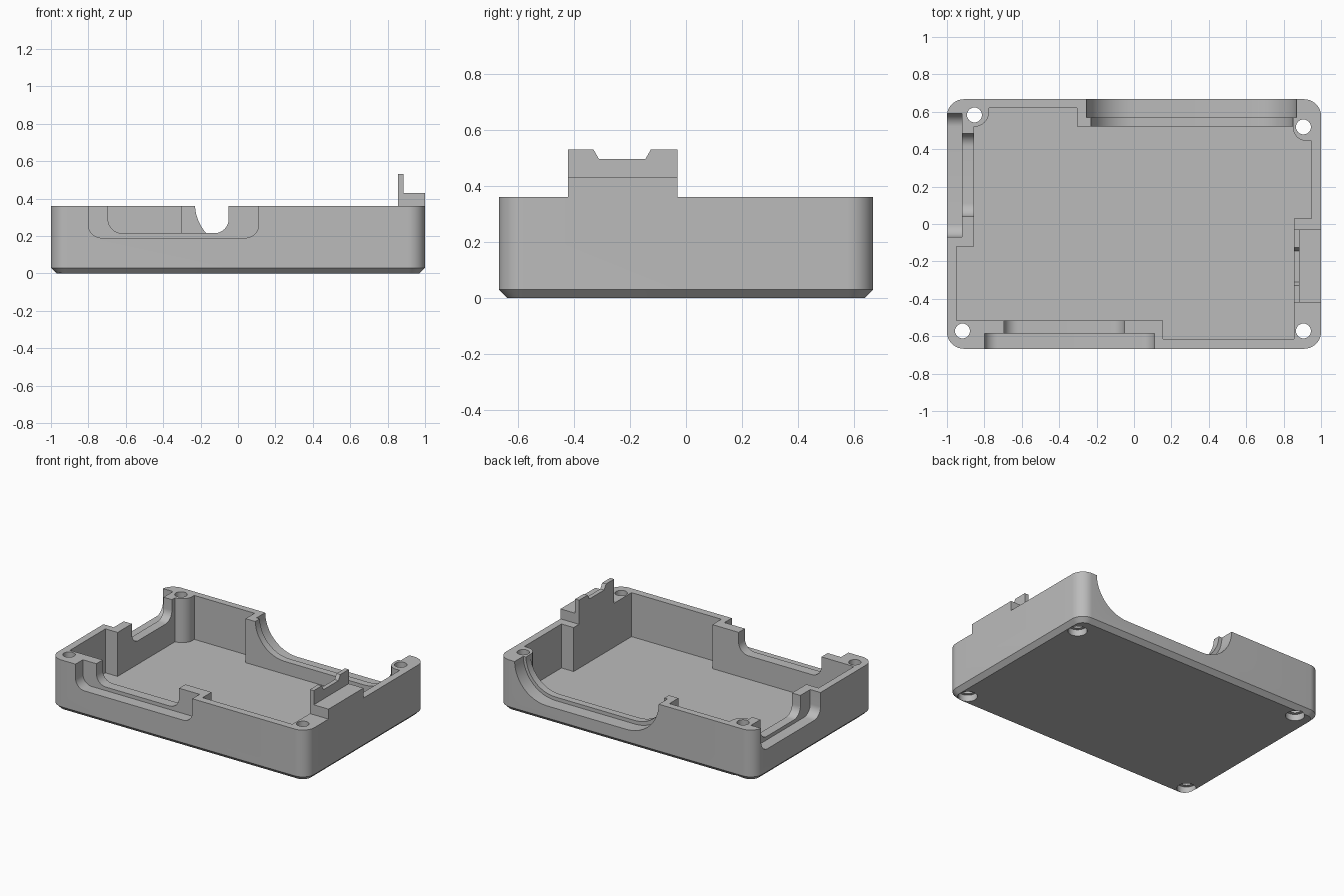
import bpy, bmesh
from math import sin, cos, radians

cube = bpy.data.objects.get("Cube")
if cube:
    bpy.data.objects.remove(cube)

W, D, H = 1.0, 0.667, 0.36      # half width, half depth, wall height
FLOOR = 0.05
CHAMFER = 0.03

plastic = bpy.data.materials.new("grey plastic")
plastic.use_nodes = True
grey = (0.5, 0.5, 0.5, 1)
plastic.diffuse_color = grey
plastic.node_tree.nodes["Principled BSDF"].inputs["Base Color"].default_value = grey


def arc(cx, cy, r, start, end, steps=12):
    angles = [radians(start + (end - start) * i / steps) for i in range(steps + 1)]
    return [(cx + r * cos(a), cy + r * sin(a)) for a in angles]


def rounded_rect(hx, hy, r):
    pts = []
    for sx, sy, start in ((1, 1, 0), (-1, 1, 90), (-1, -1, 180), (1, -1, 270)):
        pts += arc(sx * (hx - r), sy * (hy - r), r, start, start + 90)
    return pts


def loft(name, loops):
    """Solid through matching loops of 3D points, capped at both ends."""
    bm = bmesh.new()
    rings = [[bm.verts.new(p) for p in loop] for loop in loops]
    n = len(rings[0])
    for a, b in zip(rings, rings[1:]):
        for i in range(n):
            j = (i + 1) % n
            bm.faces.new((a[i], a[j], b[j], b[i]))
    bm.faces.new(rings[0])
    bm.faces.new(rings[-1])
    bmesh.ops.recalc_face_normals(bm, faces=bm.faces)
    mesh = bpy.data.meshes.new(name)
    bm.to_mesh(mesh)
    bm.free()
    mesh.materials.append(plastic)
    obj = bpy.data.objects.new(name, mesh)
    bpy.context.collection.objects.link(obj)
    return obj


def prism(name, pts, lo, hi, axis="z"):
    place = {"x": lambda p, t: (t, p[0], p[1]),
             "y": lambda p, t: (p[0], t, p[1]),
             "z": lambda p, t: (p[0], p[1], t)}[axis]
    return loft(name, [[place(p, t) for p in pts] for t in (lo, hi)])


def combine(target, tool, operation="DIFFERENCE"):
    tool.hide_render = True
    mod = target.modifiers.new(tool.name, "BOOLEAN")
    mod.operation = operation
    mod.solver = "EXACT"
    mod.object = tool
    bpy.context.view_layer.objects.active = target
    bpy.ops.object.modifier_apply(modifier=mod.name)
    bpy.data.objects.remove(tool)


def port(name, a, b, bottom, r, lo, hi, axis):
    """Cut an open-topped slot with rounded lower corners."""
    pts = [(b, H + 0.1), (a, H + 0.1)]
    pts += arc(a + r, bottom + r, r, 180, 270)
    pts += arc(b - r, bottom + r, r, 270, 360)
    combine(tray, prism(name, pts, lo, hi, axis), "DIFFERENCE")


# Outer block with rounded corners and chamfered base
tray = loft("case_tray", [
    [(x, y, z) for x, y in rounded_rect(W - c, D - c, 0.09 - c)]
    for c, z in ((CHAMFER, 0), (0, CHAMFER), (0, H))])

# Stepped cavity that leaves the corner screw posts standing
outline = [(-0.95, -0.515), (0.155, -0.515), (0.155, -0.615), (0.855, -0.615),
           (0.855, 0.03), (0.95, 0.03), (0.95, 0.445)]
outline += arc(0.92, 0.515, 0.07, 270, 180)
outline += [(0.85, 0.52), (-0.305, 0.52), (-0.305, 0.62), (-0.775, 0.62)]
outline += arc(-0.855, 0.60, 0.08, 0, -90)
outline += [(-0.855, -0.12), (-0.95, -0.12)]
combine(tray, prism("cavity", outline, FLOOR, H + 0.1))

# Connector openings: wide outer recess, narrower inner slot
port("front_recess", -0.80, 0.11, 0.19, 0.07, -D - 0.1, -0.585, "y")
port("front_slot", -0.695, -0.05, 0.215, 0.075, -0.60, -0.49, "y")
port("back_recess", -0.255, 0.87, 0.115, 0.25, 0.57, D + 0.1, "y")
port("back_slot", -0.23, 0.85, 0.14, 0.23, 0.50, 0.60, "y")
port("right_recess", -0.07, 0.59, 0.19, 0.07, -W - 0.1, -0.92, "x")
port("right_slot", 0.04, 0.485, 0.215, 0.07, -0.94, -0.83, "x")

# Raised step and notched tab on the left wall
step = [(-0.42, 0.2), (-0.03, 0.2), (-0.03, 0.43), (-0.42, 0.43)]
combine(tray, prism("wall_step", step, 0.855, W, "x"), "UNION")
tab = [(-0.42, 0.3), (-0.03, 0.3), (-0.03, 0.53), (-0.125, 0.53),
       (-0.145, 0.495), (-0.31, 0.495), (-0.33, 0.53), (-0.42, 0.53)]
combine(tray, prism("wall_tab", tab, 0.855, 0.885, "x"), "UNION")

# Screw holes with counterbores underneath
for x, y in ((-0.853, 0.583), (0.906, 0.519), (-0.917, -0.572), (0.906, -0.572)):
    combine(tray, prism("screw_hole", arc(x, y, 0.04, 0, 345, 23), -0.1, H + 0.1))
    combine(tray, prism("counterbore", arc(x, y, 0.062, 0, 345, 23), -0.1, FLOOR - 0.005))

bpy.ops.object.select_all(action="DESELECT")
tray.select_set(True)
bpy.context.view_layer.objects.active = tray
bpy.ops.object.shade_smooth_by_angle(angle=radians(30))
